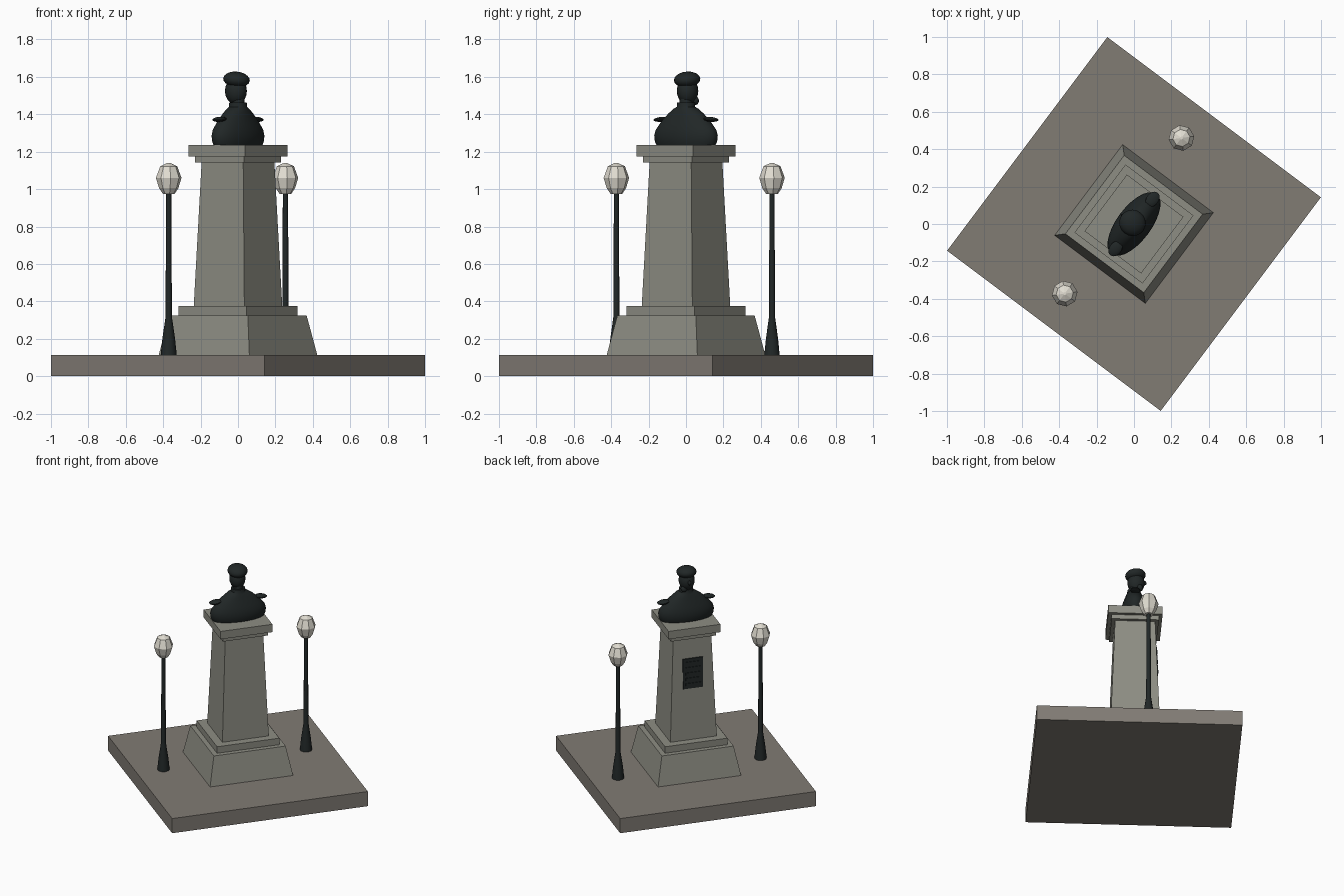
import bpy, bmesh, math
from mathutils import Matrix, Vector

if "Cube" in bpy.data.objects:
    bpy.data.objects.remove(bpy.data.objects["Cube"])

TURN = Matrix.Rotation(math.atan2(-0.6, 0.8), 4, 'Z')  # whole monument is turned


def material(name, rgb):
    m = bpy.data.materials.new(name)
    m.diffuse_color = (*rgb, 1)
    m.use_nodes = True
    m.node_tree.nodes["Principled BSDF"].inputs["Base Color"].default_value = m.diffuse_color
    return m


stone = material("stone", (0.27, 0.27, 0.23))
paving = material("paving", (0.22, 0.20, 0.175))
bronze = material("bronze", (0.015, 0.02, 0.02))
glass = material("glass", (0.75, 0.72, 0.64))


def finish(name, bm, mat, smooth=None):
    bmesh.ops.recalc_face_normals(bm, faces=bm.faces)
    bm.transform(TURN)
    me = bpy.data.meshes.new(name)
    bm.to_mesh(me)
    bm.free()
    me.materials.append(mat)
    ob = bpy.data.objects.new(name, me)
    bpy.context.collection.objects.link(ob)
    if smooth:
        bpy.ops.object.select_all(action='DESELECT')
        bpy.context.view_layer.objects.active = ob
        ob.select_set(True)
        bpy.ops.object.shade_smooth_by_angle(angle=math.radians(smooth))
    return ob


def loft(name, rings, sides, mat, at=(0, 0), phase=0.0, smooth=None):
    """Skin stacked ellipses given as (z, x radius, y radius)."""
    bm = bmesh.new()
    loops = []
    for z, a, b in rings:
        angles = [phase + 2 * math.pi * i / sides for i in range(sides)]
        loops.append([bm.verts.new((at[0] + a * math.cos(t), at[1] + b * math.sin(t), z))
                      for t in angles])
    for lo, hi in zip(loops, loops[1:]):
        for i in range(sides):
            j = (i + 1) % sides
            bm.faces.new((lo[i], lo[j], hi[j], hi[i]))
    bm.faces.new(loops[0][::-1])
    bm.faces.new(loops[-1])
    return finish(name, bm, mat, smooth)


def block(name, z0, h0, z1, h1, mat=stone):
    """Square block with half widths h0 (bottom) and h1 (top)."""
    r = math.sqrt(2)
    return loft(name, [(z0, h0 * r, h0 * r), (z1, h1 * r, h1 * r)], 4, mat, phase=math.pi / 4)


def blob(name, centre, radii, tilt=0.0, axis='Y', seg=20):
    bm = bmesh.new()
    bmesh.ops.create_uvsphere(bm, u_segments=seg, v_segments=seg // 2, radius=1)
    bm.transform(Matrix.Translation(centre) @ Matrix.Rotation(tilt, 4, axis)
                 @ Matrix.Diagonal((*radii, 1)))
    return finish(name, bm, bronze, 50)


def box(name, centre, size, mat, tilt=0.0):
    bm = bmesh.new()
    bmesh.ops.create_cube(bm, size=1)
    bm.transform(Matrix.Translation(centre) @ Matrix.Rotation(tilt, 4, 'Y')
                 @ Matrix.Diagonal((*size, 1)))
    return finish(name, bm, mat)


# Platform and pedestal
block("platform", 0, 0.714, 0.112, 0.714, paving)
block("plinth", 0.112, 0.303, 0.325, 0.262)
block("plinth_slab", 0.325, 0.227, 0.375, 0.227)
block("shaft", 0.375, 0.169, 1.142, 0.139)
block("lower_cap", 1.142, 0.164, 1.175, 0.164)
block("upper_cap", 1.175, 0.189, 1.235, 0.189)

# Plaque with plain raised bars, leaning with the shaft
lean = math.atan2(0.03, 0.767)
box("plaque", (-0.151, 0, 0.875), (0.014, 0.145, 0.225), bronze, lean)
for i in range(5):
    dz = (i - 2) * 0.04
    box(f"plaque_bar_{i + 1}", (-0.159 + dz * math.tan(lean), 0, 0.875 + dz),
        (0.008, 0.11, 0.018), bronze, lean)

# Bust: torso, shoulders, neck
loft("torso", [(1.235, 0.084, 0.188), (1.255, 0.090, 0.198), (1.285, 0.092, 0.202),
               (1.315, 0.088, 0.194), (1.345, 0.080, 0.170), (1.375, 0.070, 0.142),
               (1.405, 0.060, 0.108), (1.43, 0.052, 0.072), (1.44, 0.048, 0.05),
               (1.462, 0.046, 0.048)], 28, bronze, smooth=40)
loft("neck", [(1.44, 0.036, 0.036), (1.50, 0.033, 0.033)], 16, bronze, smooth=40)
for side, word in ((-1, "left"), (1, "right")):
    blob(f"{word}_shoulder_pad", (0, side * 0.165, 1.373), (0.034, 0.046, 0.013),
         -side * 0.1, 'X', 14)

# Head
blob("head", (-0.014, 0, 1.525), (0.060, 0.056, 0.073))
blob("hair", (-0.010, 0, 1.586), (0.072, 0.070, 0.042), 0.12)
blob("nose", (-0.074, 0, 1.528), (0.012, 0.009, 0.018), 0.3, seg=10)
blob("beard", (-0.040, 0.028, 1.474), (0.020, 0.024, 0.026), 0.4, seg=12)

# Two street lamps
for side, word in ((-1, "left"), (1, "right")):
    spot = (-0.073, side * 0.52)
    post = [(0.112, 0.043), (0.20, 0.034), (0.31, 0.018), (0.32, 0.017), (0.978, 0.014)]
    globe = [(0.975, 0.032), (1.005, 0.052), (1.06, 0.069), (1.122, 0.046), (1.14, 0.008)]
    loft(f"{word}_lamp_post", [(z, r, r) for z, r in post], 10, bronze, spot, smooth=40)
    loft(f"{word}_lamp_globe", [(z, r, r) for z, r in globe], 8, glass, spot)
